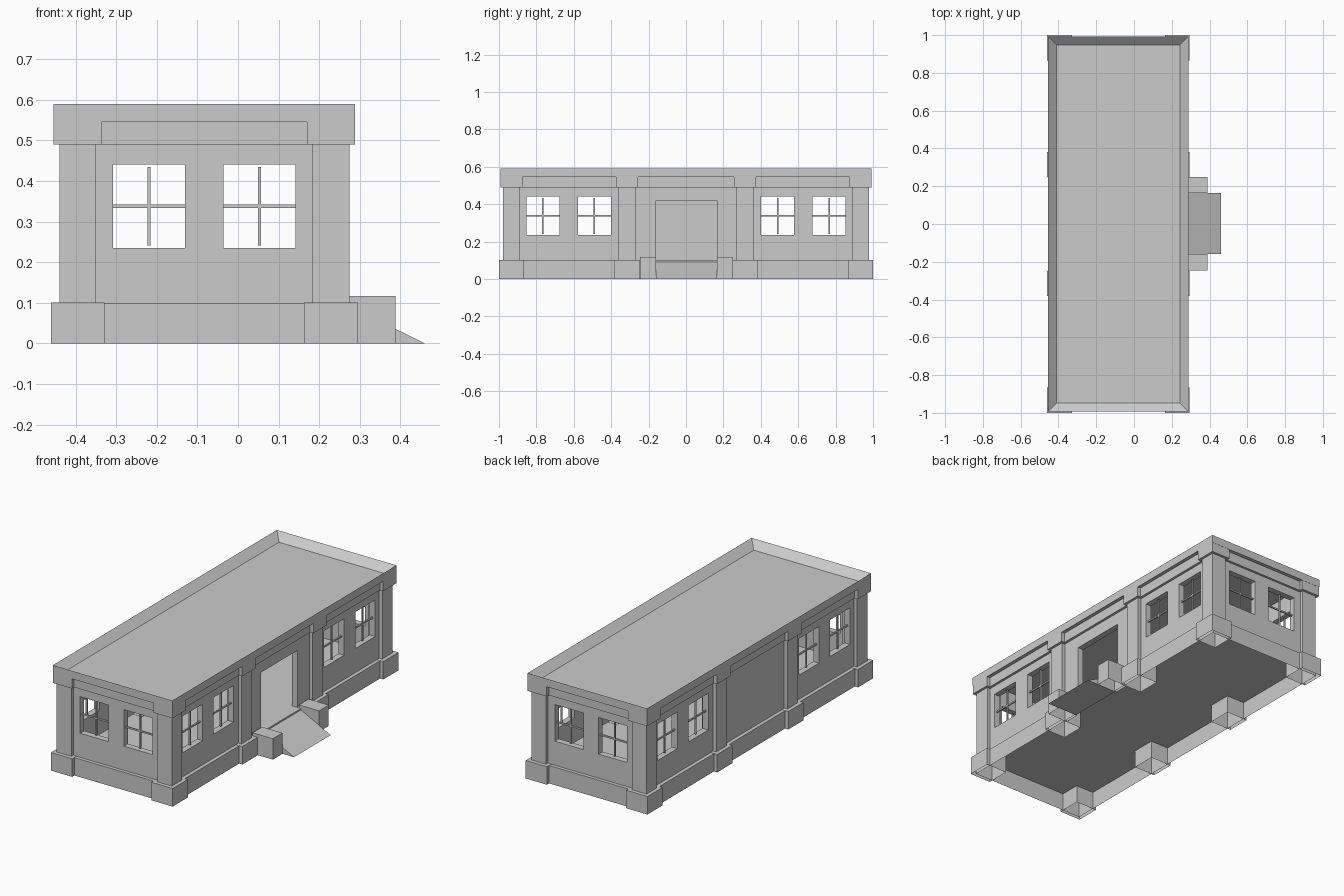
import bpy
import bmesh

cube = bpy.data.objects.get("Cube")
if cube:
    bpy.data.objects.remove(cube, do_unlink=True)

# Main dimensions: building centre, half sizes of the wall faces, levels
CX = -0.083
WALL_X, WALL_Y = 0.337, 0.96
BASE, FRIEZE, EAVES, TOP = 0.10, 0.49, 0.545, 0.59
SILL, HEAD = 0.235, 0.44
WALL = 0.035
PILLAR_X, PILLAR_YS = 0.312, (-0.933, -0.315, 0.315, 0.933)
WIN = 0.0885
END_WINDOWS = (CX - 0.136, CX + 0.136)
SIDE_WINDOWS = (-0.765, -0.49, 0.49, 0.765)
DOOR = (-0.16, 0.165, BASE, 0.42)


def finish(name, bm):
    mesh = bpy.data.meshes.new(name)
    bm.to_mesh(mesh)
    bm.free()
    obj = bpy.data.objects.new(name, mesh)
    bpy.context.collection.objects.link(obj)
    return obj


def box_bm(x, y, z, open_bottom=False):
    """Box from (min, max) ranges, optionally without its underside."""
    bm = bmesh.new()
    bmesh.ops.create_cube(bm, size=1)
    for v in bm.verts:
        v.co = [r[0] + (c + 0.5) * (r[1] - r[0]) for r, c in zip((x, y, z), v.co)]
    bm.normal_update()
    if open_bottom:
        under = [f for f in bm.faces if f.normal.z < -0.5]
        bmesh.ops.delete(bm, geom=under, context='FACES_ONLY')
    return bm


def box(name, x, y, z, open_bottom=False):
    return finish(name, box_bm(x, y, z, open_bottom))


def around(c, half):
    return (c - half, c + half)


def wall(name, place, u_range, openings, flip):
    """Sheet of quads with openings left out, thickened inwards."""
    us = sorted({*u_range, *(u for o in openings for u in o[:2])})
    zs = sorted({BASE, EAVES, *(z for o in openings for z in o[2:])})
    bm = bmesh.new()
    grid = {(u, z): bm.verts.new(place(u, z)) for u in us for z in zs}
    for u0, u1 in zip(us, us[1:]):
        for z0, z1 in zip(zs, zs[1:]):
            u, z = (u0 + u1) / 2, (z0 + z1) / 2
            if any(a < u < b and c < z < d for a, b, c, d in openings):
                continue
            quad = [grid[k] for k in ((u0, z0), (u1, z0), (u1, z1), (u0, z1))]
            bm.faces.new(quad[::-1] if flip else quad)
    obj = finish(name, bm)
    mod = obj.modifiers.new("thickness", 'SOLIDIFY')
    mod.thickness = WALL
    mod.offset = -1


def window_bars(name, along_x, u, plane):
    """Crossed glazing bars in the middle of the wall."""
    depth, mid = around(plane, 0.004), (SILL + HEAD) / 2
    for part, span, z in (("upright", around(u, 0.004), (SILL + 0.006, HEAD - 0.006)),
                          ("crossbar", around(u, WIN), around(mid, 0.004))):
        x, y = (span, depth) if along_x else (depth, span)
        box(f"{name}_{part}", x, y, z)


# Hollow plinth whose top is also the floor
box("plinth_floor", around(CX, 0.358), around(0, 0.98), (0, BASE), True)

# Walls, windows and friezes on the four sides
for s, end in ((-1, "front"), (1, "back")):
    holes = [(*around(u, WIN), SILL, HEAD) for u in END_WINDOWS]
    wall(f"{end}_wall", lambda u, z: (u, s * WALL_Y, z), around(CX, WALL_X), holes, s > 0)
    for i, u in enumerate(END_WINDOWS):
        window_bars(f"{end}_window_{i}", True, u, s * (WALL_Y - WALL / 2))
    box(f"{end}_frieze", around(CX, 0.35), around(s * 0.953, 0.02), (FRIEZE, EAVES))

for s, side in ((-1, "right"), (1, "left")):
    holes = [(*around(u, WIN), SILL, HEAD) for u in SIDE_WINDOWS]
    if s > 0:
        holes.append(DOOR)
    wall(f"{side}_wall", lambda u, z: (CX + s * WALL_X, u, z), around(0, WALL_Y), holes, s < 0)
    for i, u in enumerate(SIDE_WINDOWS):
        window_bars(f"{side}_window_{i}", False, u, CX + s * (WALL_X - WALL / 2))
    box(f"{side}_frieze", around(CX + s * 0.331, 0.02), around(0, 0.97), (FRIEZE, EAVES))

    # Pillars with a hollow foot block and a capital
    for i, y in enumerate(PILLAR_YS):
        x = CX + s * PILLAR_X
        box(f"{side}_pillar_{i}", around(x, 0.045), around(y, 0.045), (BASE, FRIEZE))
        box(f"{side}_foot_{i}", around(x, 0.066), around(y, 0.067), (0, BASE + 0.001), True)
        box(f"{side}_capital_{i}", around(x, 0.059), around(y, 0.059), (FRIEZE, EAVES))

# Roof slab with a sloping parapet
bm = box_bm(around(CX, 0.371), around(0, 0.993), (EAVES, TOP))
top = [f for f in bm.faces if f.normal.z > 0.5]
bmesh.ops.inset_region(bm, faces=top, thickness=0.063, depth=-0.04)
finish("roof", bm)

# Entrance: side blocks and ramp
for name, y in (("front_side_block", (-0.245, -0.16)), ("back_side_block", (0.165, 0.25))):
    box(name, (0.262, 0.388), y, (0, 0.117), True)

bm = bmesh.new()
profile = ((0.27, 0), (0.46, 0), (0.27, 0.094))
edge = bm.faces.new([bm.verts.new((x, DOOR[0], z)) for x, z in profile])
ext = bmesh.ops.extrude_face_region(bm, geom=[edge], use_keep_orig=True)
moved = [g for g in ext["geom"] if isinstance(g, bmesh.types.BMVert)]
bmesh.ops.translate(bm, verts=moved, vec=(0, DOOR[1] - DOOR[0], 0))
bmesh.ops.recalc_face_normals(bm, faces=bm.faces)
finish("ramp", bm)
